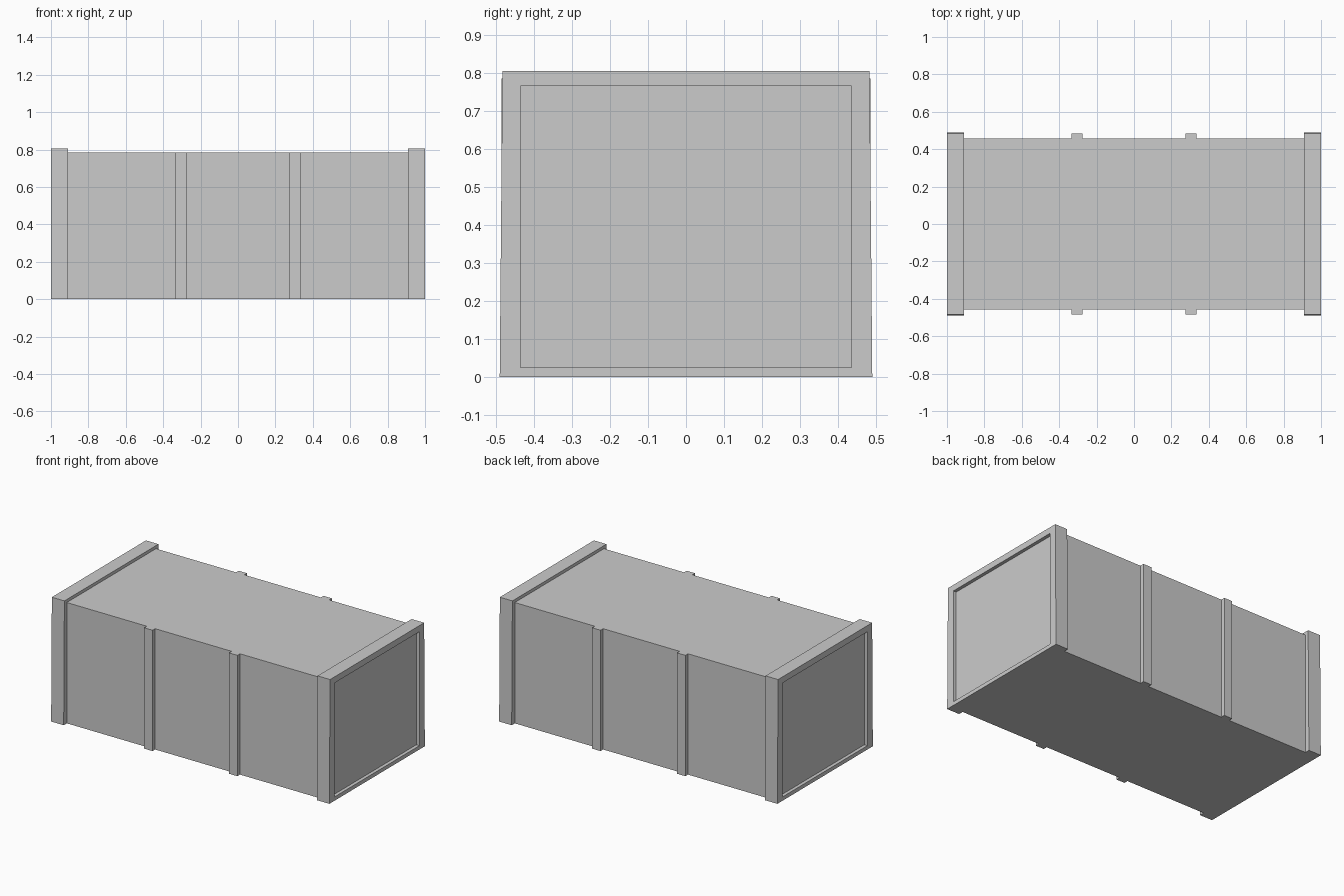
import bpy, bmesh
from mathutils import Vector

if "Cube" in bpy.data.objects:
    bpy.data.objects.remove(bpy.data.objects["Cube"])


def finish(name, bm):
    bmesh.ops.recalc_face_normals(bm, faces=bm.faces)
    me = bpy.data.meshes.new(name)
    bm.to_mesh(me)
    bm.free()
    ob = bpy.data.objects.new(name, me)
    bpy.context.collection.objects.link(ob)
    return ob


def prism(bm, outline, offset):
    """Extrude a planar outline by an offset; returns the far cap."""
    base = bm.faces.new([bm.verts.new(p) for p in outline])
    ext = bmesh.ops.extrude_face_region(bm, geom=[base], use_keep_orig=True)
    verts = [g for g in ext["geom"] if isinstance(g, bmesh.types.BMVert)]
    bmesh.ops.translate(bm, verts=verts, vec=offset)
    return [g for g in ext["geom"] if isinstance(g, bmesh.types.BMFace)][0]


# Container body: plan outline with two vertical ribs on each long side
WALL, RIB, END, HEIGHT = 0.458, 0.485, 0.91, 0.785
front = [(-END, -WALL)]
for x in (-0.305, 0.305):
    front += [(x - 0.03, -WALL), (x - 0.03, -RIB), (x + 0.03, -RIB), (x + 0.03, -WALL)]
front.append((END, -WALL))
plan = front + [(-x, -y) for x, y in front]
bm = bmesh.new()
prism(bm, [(x, y, 0) for x, y in plan], (0, 0, HEIGHT))
finish("container_body", bm)

# End frames: slightly tapered surrounds with a recessed panel
for side, name in ((-1, "left_end_frame"), (1, "right_end_frame")):
    bm = bmesh.new()
    outline = [(side * END, y, z) for y, z in
               ((-0.49, 0), (0.49, 0), (0.483, 0.805), (-0.483, 0.805))]
    cap = prism(bm, outline, (side * 0.09, 0, 0))
    bmesh.ops.inset_individual(bm, faces=[cap], thickness=0.04)
    # Square up the panel opening, then push it inwards
    for v in cap.verts:
        v.co.y = 0.435 if v.co.y > 0 else -0.435
        v.co.z = 0.765 if v.co.z > 0.4 else 0.025
    ext = bmesh.ops.extrude_discrete_faces(bm, faces=[cap])
    bmesh.ops.translate(bm, verts=list(ext["faces"][0].verts),
                        vec=Vector((-side * 0.022, 0, 0)))
    finish(name, bm)
